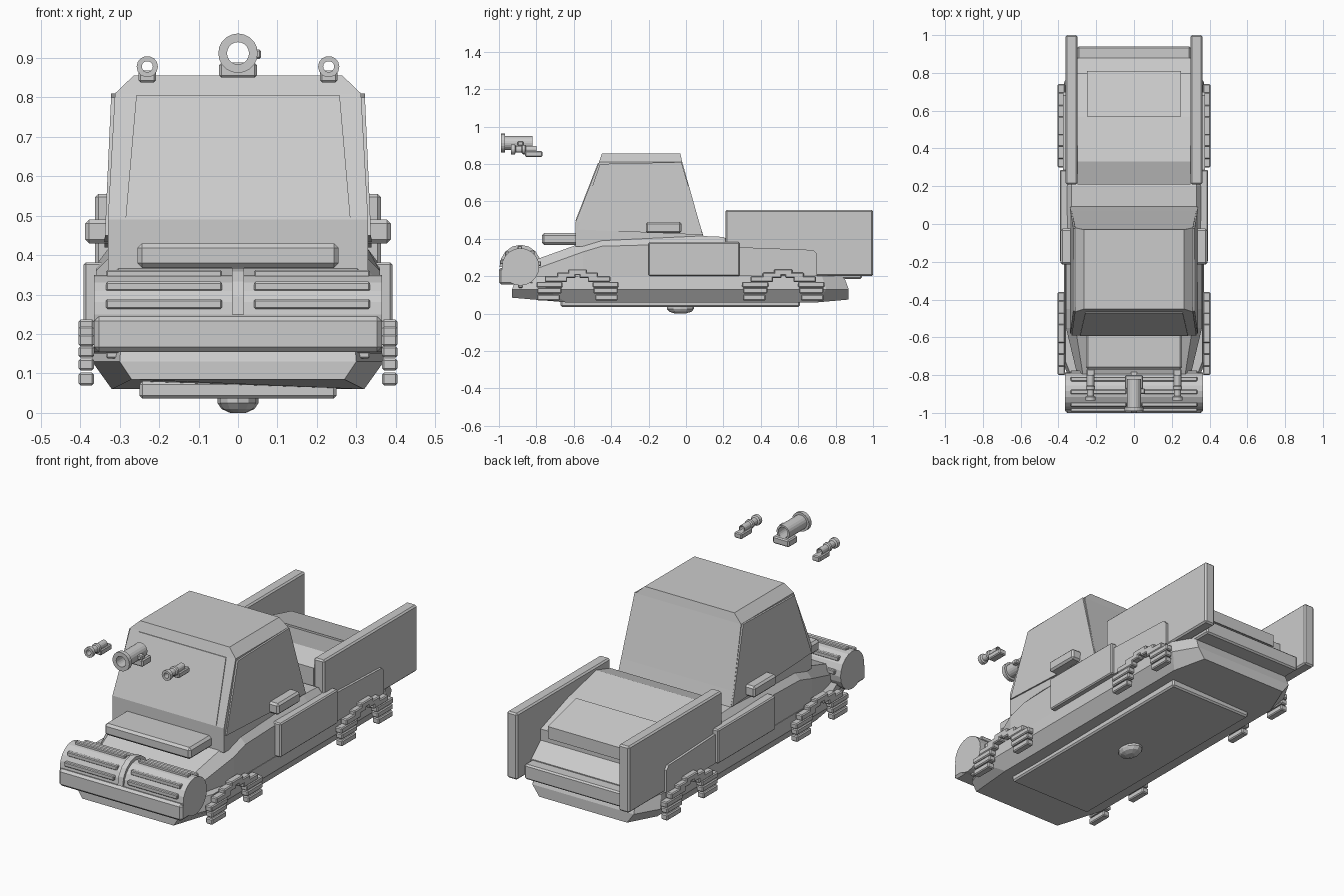
import bpy, bmesh
from math import sin, cos, pi

if "Cube" in bpy.data.objects:
    bpy.data.objects.remove(bpy.data.objects["Cube"])


def make(name, verts, faces):
    me = bpy.data.meshes.new(name)
    me.from_pydata(verts, [], faces)
    bm = bmesh.new()
    bm.from_mesh(me)
    bmesh.ops.recalc_face_normals(bm, faces=bm.faces)
    bm.to_mesh(me)
    bm.free()
    ob = bpy.data.objects.new(name, me)
    bpy.context.collection.objects.link(ob)
    return ob


def loft(name, rings, closed=False):
    """Skin equal-length rings of points; cap the ends unless closed."""
    n, m = len(rings[0]), len(rings)
    faces = [(i * n + j, i * n + (j + 1) % n, (i + 1) % m * n + (j + 1) % n, (i + 1) % m * n + j)
             for i in range(m if closed else m - 1) for j in range(n)]
    if not closed:
        faces += [tuple(range(n)), tuple(range((m - 1) * n, m * n))]
    return make(name, [p for r in rings for p in r], faces)


def box(name, x, y, z, bevel=0.008):
    ob = loft(name, [[(x[0], y[0], h), (x[1], y[0], h), (x[1], y[1], h), (x[0], y[1], h)] for h in z])
    if bevel:
        mod = ob.modifiers.new("bevel", "BEVEL")
        mod.width = bevel
        mod.segments = 1
    return ob


def mirror(ob):
    ob.modifiers.new("mirror", "MIRROR").use_mirror_merge = False
    return ob


def extrude_x(name, profile, x0, x1):
    return loft(name, [[(x, y, z) for y, z in profile] for x in (x0, x1)])


def lathe_y(name, profile, cx, cz, seg=16):
    """Revolve a closed (radius, y) profile about an axis along y."""
    return loft(name, [[(cx + r * cos(2 * pi * i / seg), y, cz + r * sin(2 * pi * i / seg))
                        for r, y in profile] for i in range(seg)], closed=True)


def outline(pts):
    """Mirror half an outline of (x, y, z) points into a full ring."""
    return list(pts) + [(-x, y, z) for x, y, z in reversed(pts)]


# Lower hull with chamfered underside
plan = [(.30, -.93), (.37, -.75), (.37, .75), (.30, .87)]
loft("lower_hull", [
    outline([(.27, -.93, .085), (.32, -.64, .06), (.32, .70, .06), (.26, .87, .075)]),
    outline([(x, y, .13) for x, y in plan]),
    outline([(x * .98, y * .97, .20) for x, y in plan])])
box("belly_plate", (-.25, .25), (-.67, .61), (.036, .08))
loft("belly_dome", [[(r * cos(pi * i / 6), -.03 + 1.4 * r * sin(pi * i / 6), z) for i in range(12)]
                    for r, z in ((.02, 0), (.042, .01), (.052, .025), (.052, .045))])

# Upper body: sections along its length
sections = [(-.80, .30, .24, .27, .29), (-.55, .36, .33, .31, .38), (-.45, .36, .36, .32, .40),
            (.08, .36, .375, .33, .415), (.20, .36, .375, .33, .41), (.28, .36, .33, .34, .355),
            (.70, .36, .31, .34, .335)]
loft("upper_body", [outline([(w, y, .19), (w, y, zs), (wt, y, zt)]) for y, w, zs, wt, zt in sections])

# Cab
cab = [(.36, .33, -.59, .11), (.49, .33, -.59, .07), (.81, .312, -.465, -.02), (.855, .265, -.45, -.03)]
loft("cab", [[(-x, a, z), (x, a, z), (x, b, z), (-x, b, z)] for z, x, a, b in cab])
window = [(-.58, .45), (-.46, .80), (-.025, .81), (.09, .42)]
mirror(loft("side_window", [[(.333 - .045 * (z - .42) + t, y, z) for y, z in window] for t in (-.01, .006)]))
loft("windscreen", [[(s * x, y - d, z) for s, x, y, z in
                     ((-1, .285, -.588, .495), (1, .285, -.588, .495),
                      (1, .258, -.467, .805), (-1, .258, -.467, .805))] for d in (-.01, .004)])
mirror(box("mirror_block", (.31, .388), (-.215, -.025), (.43, .49), .01))

# Hood ledge
box("hood_ledge", (-.255, .255), (-.77, -.57), (.368, .43), .012)

# Front roller grille with slats
cy, cz = -.885, .25
extrude_x("grille_drum", [(cy + .1 * cos(pi * i / 10), cz + .1 * sin(pi * i / 10)) for i in range(20)],
          -.365, .365)
box("grille_plate", (-.365, .365), (-1.0, -.885), (.155, .245), .012)
for k, deg in enumerate((10, 50, 92, 135, 165, 270, 310)):
    a = deg * pi / 180
    y, z = cy + .1 * cos(a), cz + .1 * sin(a)
    mirror(box(f"grille_slat_{k}", (.04, .335), (y - .012, y + .012), (z - .012, z + .012), .004))
extrude_x("grille_centre", [(cy + .112 * cos(pi * i / 8), cz + .118 * sin(pi * i / 8)) for i in range(9)],
          -.015, .015)

# Side skirts and rear fenders
mirror(box("side_skirt", (.34, .392), (-.20, .287), (.20, .382), .006))
mirror(extrude_x("rear_fender", [(.28, .20), (.28, .355), (.68, .34), (.70, .32), (.70, .20)], .34, .375))

# Rear cargo bed
mirror(box("bed_side_panel", (.30, .362), (.21, 1.0), (.20, .555)))
extrude_x("bed_cover", [(.21, .35), (.21, .50), (.33, .535), (.57, .48), (.80, .40),
                        (.80, .34), (.88, .27), (.88, .20), (.21, .20)], -.30, .30)
loft("bed_lid", [[(x, .57, .42 + h), (x, .81, .365 + h), (x, .81, .43), (x, .57, .49)]
                 for x, h in ((-.25, 0), (.25, 0))])
box("rear_bumper", (-.30, .30), (.80, .94), (.185, .265))

# Stepped tread arches over the wheel positions
steps = [(.155, .06, .07, .102), (.15, .065, .108, .138), (.15, .07, .14, .17),
         (.115, .06, .168, .20), (.06, .05, .19, .22), (0, .05, .205, .237)]
for where, yc in (("front", -.58), ("rear", .52)):
    for k, (off, half, z0, z1) in enumerate(steps):
        for s in ((-1, 1) if off else (1,)):
            y = yc + s * off
            mirror(box(f"{where}_tread_{k}_{s}", (.365, .404), (y - half, y + half), (z0, z1), .005))

# Floating lamps above the front
lathe_y("main_lamp", [(.028, -.99), (.05, -.99), (.05, -.968), (.038, -.968), (.038, -.82), (.028, -.82)],
        0, .912, 20)
box("main_lamp_base", (-.048, .048), (-.875, -.80), (.85, .888), .006)
box("main_lamp_knob", (.03, .058), (-.90, -.87), (.898, .922), .004)
for s in (-1, 1):
    lathe_y("small_lamp", [(.014, -.935), (.027, -.935), (.027, -.915), (.018, -.91), (.018, -.88),
                           (.024, -.875), (.024, -.86), (.018, -.855), (.018, -.80), (.014, -.80)],
            s * .23, .878, 14)
    box("small_lamp_base", (s * .23 - .022, s * .23 + .022), (-.86, -.767), (.838, .868), .005)
